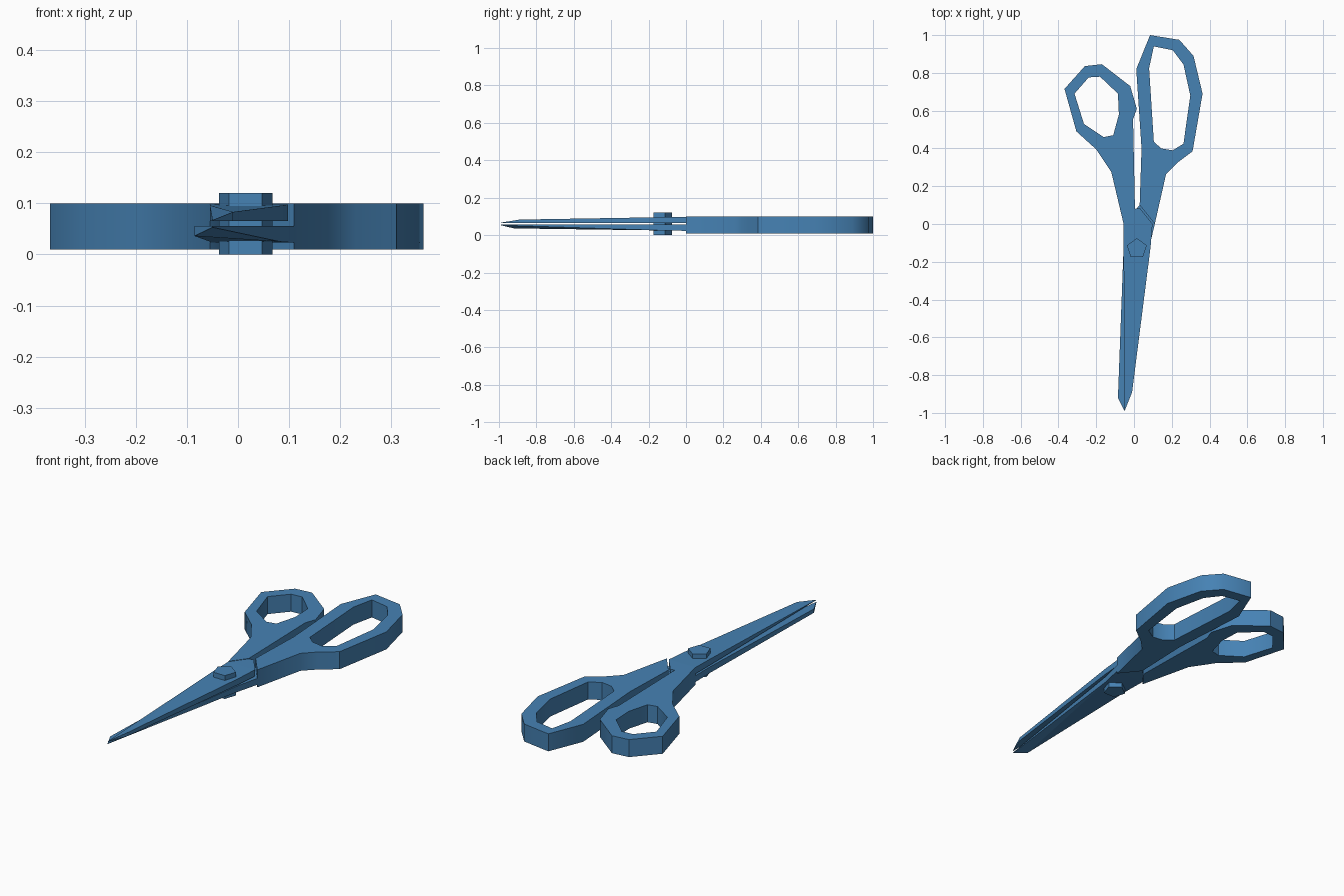
import bpy
import bmesh
from math import sin, cos, pi, radians

cube = bpy.data.objects.get("Cube")
if cube:
    bpy.data.objects.remove(cube, do_unlink=True)

steel_blue = bpy.data.materials.new("steel_blue")
steel_blue.use_nodes = True
COLOR = (0.061, 0.223, 0.456, 1)
steel_blue.diffuse_color = COLOR
steel_blue.node_tree.nodes["Principled BSDF"].inputs["Base Color"].default_value = COLOR


def finish(name, bm):
    """Turn a bmesh into a named, coloured object."""
    bmesh.ops.recalc_face_normals(bm, faces=bm.faces)
    mesh = bpy.data.meshes.new(name)
    bm.to_mesh(mesh)
    bm.free()
    mesh.materials.append(steel_blue)
    obj = bpy.data.objects.new(name, mesh)
    bpy.context.collection.objects.link(obj)
    return obj


def handle(name, outline, hole, bottom=0.01, top=0.1):
    """Extruded grip outline with a finger hole."""
    bm = bmesh.new()
    for loop in (outline, hole):
        verts = [bm.verts.new((x, y, bottom)) for x, y in loop]
        for a, b in zip(verts, verts[1:] + verts[:1]):
            bm.edges.new((a, b))
    bmesh.ops.triangle_fill(bm, use_beauty=True, edges=bm.edges[:])
    result = bmesh.ops.extrude_face_region(bm, geom=bm.faces[:])
    moved = [v for v in result["geom"] if isinstance(v, bmesh.types.BMVert)]
    bmesh.ops.translate(bm, verts=moved, vec=(0, 0, top - bottom))
    obj = finish(name, bm)
    bpy.ops.object.select_all(action="DESELECT")
    obj.select_set(True)
    bpy.context.view_layer.objects.active = obj
    bpy.ops.object.shade_smooth_by_angle(angle=radians(40))


def blade(name, points, inner_z):
    """Flat inner face at inner_z, outer face tapering to the tip."""
    bm = bmesh.new()
    inner = [bm.verts.new((x, y, inner_z)) for x, y, z in points]
    outer = [bm.verts.new(p) for p in points]
    bm.faces.new(inner)
    bm.faces.new(outer)
    for i in range(len(points)):
        j = (i + 1) % len(points)
        bm.faces.new((inner[i], inner[j], outer[j], outer[i]))
    bmesh.ops.triangulate(bm, faces=[f for f in bm.faces if len(f.verts) > 4])
    finish(name, bm)


# Small thumb grip
handle("thumb_handle",
       [(-0.055, 0), (0.005, 0.08), (-0.005, 0.555), (0.015, 0.61), (-0.02, 0.73),
        (-0.17, 0.846), (-0.26, 0.836), (-0.368, 0.715), (-0.305, 0.49),
        (-0.2, 0.395), (-0.12, 0.275)],
       [(-0.315, 0.69), (-0.24, 0.776), (-0.18, 0.78), (-0.085, 0.69),
        (-0.08, 0.58), (-0.11, 0.47), (-0.16, 0.46), (-0.265, 0.53)])

# Long finger grip
handle("finger_handle",
       [(0.11, 0), (0.17, 0.265), (0.23, 0.325), (0.31, 0.385), (0.363, 0.69),
        (0.315, 0.89), (0.24, 0.975), (0.085, 1.0), (0.012, 0.82), (0.04, 0.4),
        (0.03, 0.1)],
       [(0.08, 0.825), (0.105, 0.94), (0.205, 0.92), (0.262, 0.845), (0.298, 0.68),
        (0.262, 0.425), (0.205, 0.39), (0.145, 0.4), (0.105, 0.435)])

# Crossing blades, each with a root that meets its own handle
blade("upper_blade",
      [(-0.055, 0, 0.098), (-0.055, -0.12, 0.096), (-0.05, -0.99, 0.067),
       (-0.01, -0.89, 0.083), (0.088, -0.12, 0.096), (0.098, 0, 0.098),
       (0.03, 0.085, 0.098), (0.005, 0.08, 0.098)], 0.065)
blade("lower_blade",
      [(-0.055, 0, 0.023), (-0.055, -0.12, 0.025), (-0.085, -0.92, 0.036),
       (-0.05, -0.99, 0.053), (0.082, -0.12, 0.025), (0.11, 0, 0.023),
       (0.03, 0.1, 0.023), (0.012, 0.08, 0.023)], 0.056)

# Five-sided pivot pin through both blades
bm = bmesh.new()
ring = [bm.verts.new((0.015 + 0.055 * sin(2 * pi * i / 5),
                      -0.13 + 0.055 * cos(2 * pi * i / 5), 0)) for i in range(5)]
face = bm.faces.new(ring)
result = bmesh.ops.extrude_face_region(bm, geom=[face])
top = [v for v in result["geom"] if isinstance(v, bmesh.types.BMVert)]
bmesh.ops.translate(bm, verts=top, vec=(0, 0, 0.12))
finish("pivot_pin", bm)
